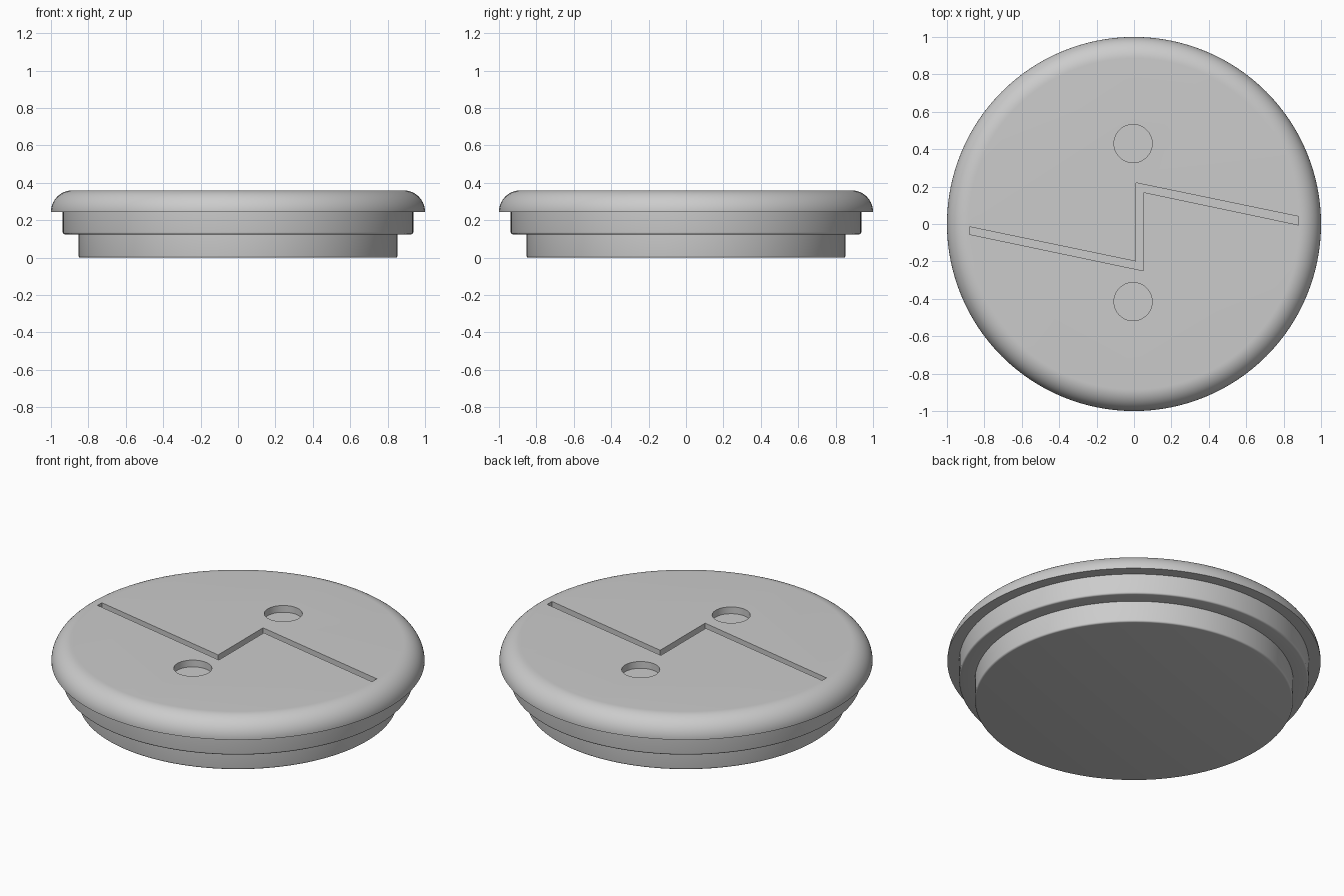
import bpy
import bmesh
from math import sin, cos, pi, radians

cube = bpy.data.objects.get("Cube")
if cube:
    bpy.data.objects.remove(cube, do_unlink=True)

SEGMENTS = 128
TOP = 0.36
DEPTH = 0.04

grey = bpy.data.materials.new("plain grey")
grey.use_nodes = True
colour = (0.6, 0.6, 0.6, 1)
grey.diffuse_color = colour
grey.node_tree.nodes["Principled BSDF"].inputs["Base Color"].default_value = colour


def make_object(name, bm):
    bmesh.ops.recalc_face_normals(bm, faces=bm.faces)
    mesh = bpy.data.meshes.new(name)
    bm.to_mesh(mesh)
    bm.free()
    mesh.materials.append(grey)
    obj = bpy.data.objects.new(name, mesh)
    bpy.context.collection.objects.link(obj)
    return obj


def lathe(name, profile):
    """Turn an open (radius, z) profile about z and cap both ends."""
    bm = bmesh.new()
    angles = [2 * pi * i / SEGMENTS for i in range(SEGMENTS)]
    rings = [[bm.verts.new((r * cos(a), r * sin(a), z)) for a in angles]
             for r, z in profile]
    for low, high in zip(rings, rings[1:]):
        for i in range(SEGMENTS):
            j = (i + 1) % SEGMENTS
            bm.faces.new((low[i], low[j], high[j], high[i]))
    bm.faces.new(rings[0])
    bm.faces.new(rings[-1])
    return make_object(name, bm)


def prism(name, outline):
    """Upright cutter that reaches DEPTH below the top."""
    bm = bmesh.new()
    face = bm.faces.new([bm.verts.new((x, y, TOP - DEPTH)) for x, y in outline])
    out = bmesh.ops.extrude_face_region(bm, geom=[face])
    verts = [v for v in out["geom"] if isinstance(v, bmesh.types.BMVert)]
    bmesh.ops.translate(bm, verts=verts, vec=(0, 0, 0.1))
    obj = make_object(name, bm)
    obj.hide_render = True
    return obj


def arc(cx, cz, radius, start, end, steps):
    """Points on an arc, angles in degrees."""
    angles = [radians(start + (end - start) * i / steps) for i in range(steps + 1)]
    return [(cx + radius * cos(a), cz + radius * sin(a)) for a in angles]


# Stepped plug under a round-edged lid
EDGE = 0.01
ROUND = 0.115
profile = (arc(0.853 - EDGE, EDGE, EDGE, -90, 0, 4)
           + [(0.853, 0.125)]
           + arc(0.937 - EDGE, 0.125 + EDGE, EDGE, -90, 0, 4)
           + [(0.937, TOP - ROUND)]
           + arc(1 - ROUND, TOP - ROUND, ROUND, 0, 90, 16))
lid = lathe("stepped_lid", profile)

# Cutters: zigzag groove and two round pockets
groove = [(0.01, 0.22), (0.88, 0.04), (0.88, -0.005), (0.05, 0.17),
          (0.05, -0.25), (-0.88, -0.055), (-0.88, -0.015), (0.01, -0.2)]
cutters = [prism("groove_cutter", groove)]
for name, y in (("back", 0.43), ("front", -0.415)):
    circle = [(-0.005 + 0.102 * cos(2 * pi * i / 64),
               y + 0.102 * sin(2 * pi * i / 64)) for i in range(64)]
    cutters.append(prism(name + "_pocket_cutter", circle))

# Cut the recesses, then drop the cutters
bpy.ops.object.select_all(action="DESELECT")
bpy.context.view_layer.objects.active = lid
lid.select_set(True)
for cutter in cutters:
    mod = lid.modifiers.new(cutter.name, "BOOLEAN")
    mod.operation = "DIFFERENCE"
    mod.solver = "EXACT"
    mod.object = cutter
    bpy.ops.object.modifier_apply(modifier=mod.name)
    bpy.data.objects.remove(cutter, do_unlink=True)
bpy.ops.object.shade_smooth_by_angle(angle=radians(30))
